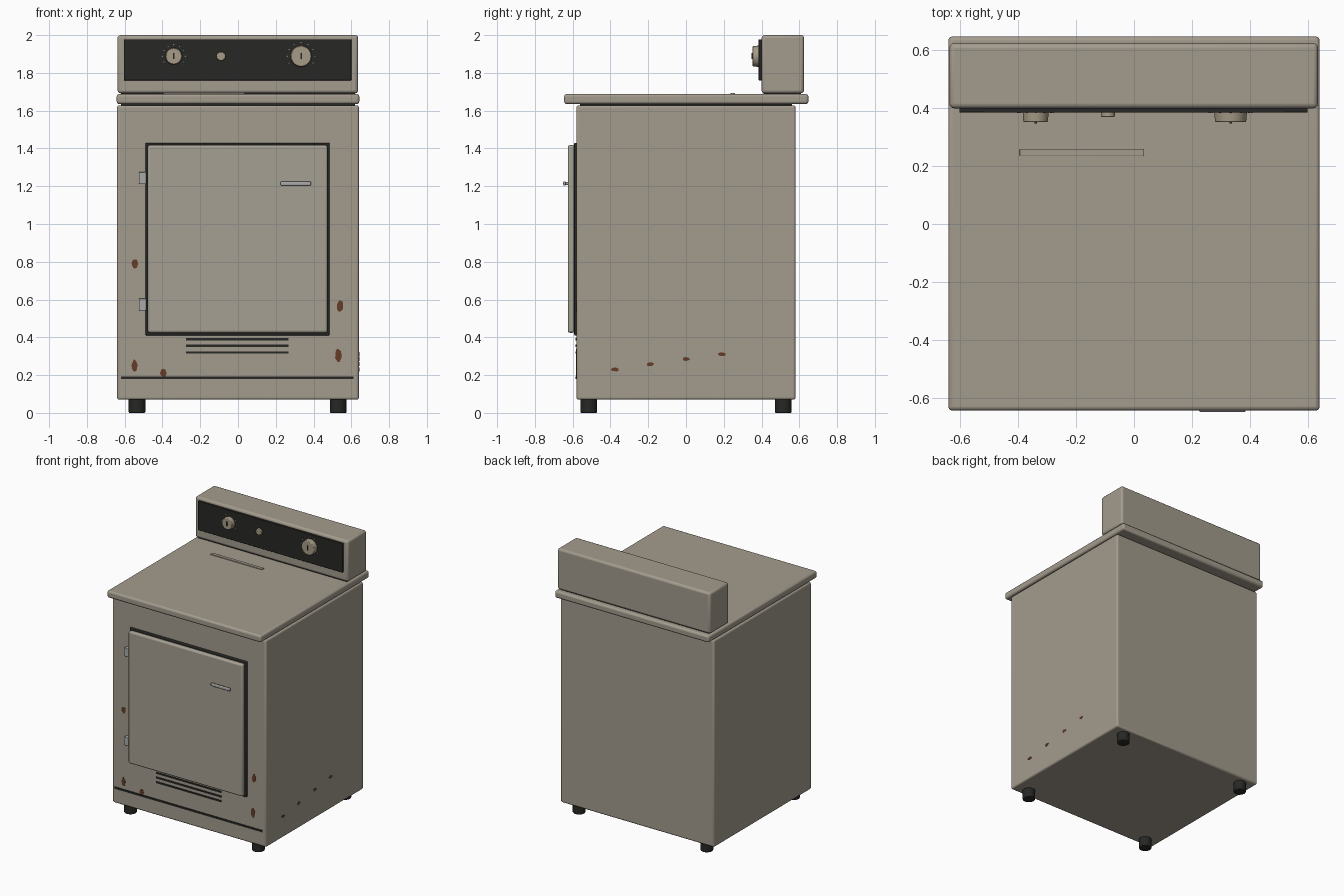
import bpy, math, random
from mathutils import Vector

if "Cube" in bpy.data.objects:
    bpy.data.objects.remove(bpy.data.objects["Cube"])

random.seed(4)


def material(name, r, g, b):
    m = bpy.data.materials.new(name)
    m.diffuse_color = (r, g, b, 1)
    m.use_nodes = True
    m.node_tree.nodes["Principled BSDF"].inputs["Base Color"].default_value = m.diffuse_color
    return m


ENAMEL = material("enamel", 0.37, 0.33, 0.27)
DOOR = material("door_enamel", 0.38, 0.35, 0.29)
BLACK = material("black", 0.02, 0.02, 0.018)
METAL = material("metal", 0.40, 0.40, 0.39)
KNOB = material("knob_cream", 0.38, 0.33, 0.24)
RUST = material("rust", 0.13, 0.045, 0.02)


def finish(ob, name, mat, bevel=0, segments=3):
    ob.name = name
    ob.data.materials.append(mat)
    if bevel:
        mod = ob.modifiers.new("rounded_edges", 'BEVEL')
        mod.width = bevel
        mod.segments = segments
        mod.limit_method = 'ANGLE'
    bpy.ops.object.shade_smooth_by_angle(angle=math.radians(35))
    return ob


def box(name, x, y, z, mat, bevel=0):
    """Box given by its (min, max) range on each axis."""
    bpy.ops.mesh.primitive_cube_add(size=1, location=[sum(r) / 2 for r in (x, y, z)])
    ob = bpy.context.object
    ob.scale = [r[1] - r[0] for r in (x, y, z)]
    bpy.ops.object.transform_apply(location=False, rotation=False, scale=True)
    return finish(ob, name, mat, bevel)


def cylinder(name, start, end, radius, mat, bevel=0, sides=32, tip=None):
    a, b = Vector(start), Vector(end)
    bpy.ops.mesh.primitive_cone_add(vertices=sides, radius1=radius, radius2=tip or radius,
                                    depth=(b - a).length, location=(a + b) / 2)
    ob = bpy.context.object
    ob.rotation_euler = (b - a).to_track_quat('Z', 'Y').to_euler()
    return finish(ob, name, mat, bevel, 2)


def rust_spot(name, centre, u, ru, rz, normal):
    """Thin irregular patch lying on a wall; u is the wall's horizontal axis."""
    n = 14
    ring = []
    for i in range(n):
        a = 2 * math.pi * i / n
        k = random.uniform(0.85, 1.1)
        ring.append(Vector(centre) + Vector(u) * ru * k * math.cos(a)
                    + Vector((0, 0, rz * k * math.sin(a))))
    verts = ring + [v + Vector(normal) * 0.002 for v in ring]
    faces = [list(range(n))[::-1], list(range(n, 2 * n))]
    faces += [(i, (i + 1) % n, n + (i + 1) % n, n + i) for i in range(n)]
    me = bpy.data.meshes.new(name)
    me.from_pydata(verts, [], faces)
    me.materials.append(RUST)
    bpy.context.collection.objects.link(bpy.data.objects.new(name, me))


# Cabinet, top and console
box("cabinet", (-0.64, 0.64), (-0.58, 0.58), (0.07, 1.628), ENAMEL, 0.012)
box("top_seam", (-0.62, 0.62), (-0.56, 0.56), (1.60, 1.65), BLACK)
box("top_slab", (-0.642, 0.642), (-0.645, 0.648), (1.635, 1.688), ENAMEL, 0.014)
box("console_seam", (-0.62, 0.62), (0.41, 0.61), (1.68, 1.70), BLACK)
box("console", (-0.638, 0.636), (0.40, 0.625), (1.692, 2.0), ENAMEL, 0.016)
box("control_panel", (-0.604, 0.60), (0.385, 0.405), (1.76, 1.978), BLACK, 0.003)
box("lint_slot", (-0.395, 0.035), (0.235, 0.26), (1.68, 1.694), ENAMEL, 0.002)

# Knobs with pointer and tick marks
for side, x, r in (("left", -0.34, 0.045), ("right", 0.334, 0.057)):
    z = 1.888
    cylinder(side + "_knob", (x, 0.39, z), (x, 0.352, z), r, KNOB, 0.004, 40, r * 0.94)
    box(side + "_knob_pointer", (x - 0.004, x + 0.004), (0.347, 0.355),
        (z - 0.014, z + 0.018), BLACK)
    for i in range(9):
        a = math.radians(-30 + 30 * i)
        tx, tz = x + (r + 0.016) * math.cos(a), z + (r + 0.016) * math.sin(a)
        cylinder(side + "_knob_tick", (tx, 0.39, tz), (tx, 0.383, tz), 0.003, KNOB, 0, 8)
cylinder("start_button", (-0.09, 0.39, 1.888), (-0.09, 0.37, 1.888), 0.024, KNOB, 0.004)

# Door with gasket, hinges and handle
box("door_gasket", (-0.49, 0.485), (-0.592, -0.57), (0.41, 1.43), BLACK, 0.006)
box("door", (-0.478, 0.474), (-0.626, -0.59), (0.424, 1.418), DOOR, 0.012)
for where, z in (("upper", 1.243), ("lower", 0.573)):
    box(where + "_hinge", (-0.525, -0.484), (-0.608, -0.575), (z - 0.032, z + 0.032), METAL, 0.004)
box("door_handle", (0.225, 0.386), (-0.65, -0.636), (1.203, 1.226), METAL, 0.006)
for x in (0.245, 0.366):
    cylinder("handle_post", (x, -0.62, 1.214), (x, -0.642, 1.214), 0.008, METAL, 0, 16)

# Vent slots and kick line
for z in (0.39, 0.355, 0.32):
    box("vent_slot", (-0.275, 0.267), (-0.585, -0.575), (z - 0.006, z + 0.006), BLACK)
box("kick_line", (-0.62, 0.612), (-0.585, -0.575), (0.179, 0.193), BLACK)

# Feet
for x in (-0.535, 0.53):
    for y in (-0.515, 0.515):
        cylinder("foot", (x, y, 0), (x, y, 0.08), 0.044, BLACK, 0.005, 24)

# Rust spots on the front and right side
for x, z, rx, rz in ((-0.545, 0.79, 0.017, 0.027), (0.54, 0.565, 0.017, 0.03),
                     (0.532, 0.305, 0.018, 0.034), (-0.548, 0.25, 0.016, 0.033),
                     (-0.395, 0.212, 0.017, 0.022)):
    rust_spot("front_rust_spot", (x, -0.58, z), (1, 0, 0), rx, rz, (0, -1, 0))
for y, z in ((-0.375, 0.23), (-0.19, 0.257), (0, 0.285), (0.19, 0.31)):
    rust_spot("side_rust_spot", (0.64, y, z), (0, 1, 0), 0.02, 0.011, (1, 0, 0))
